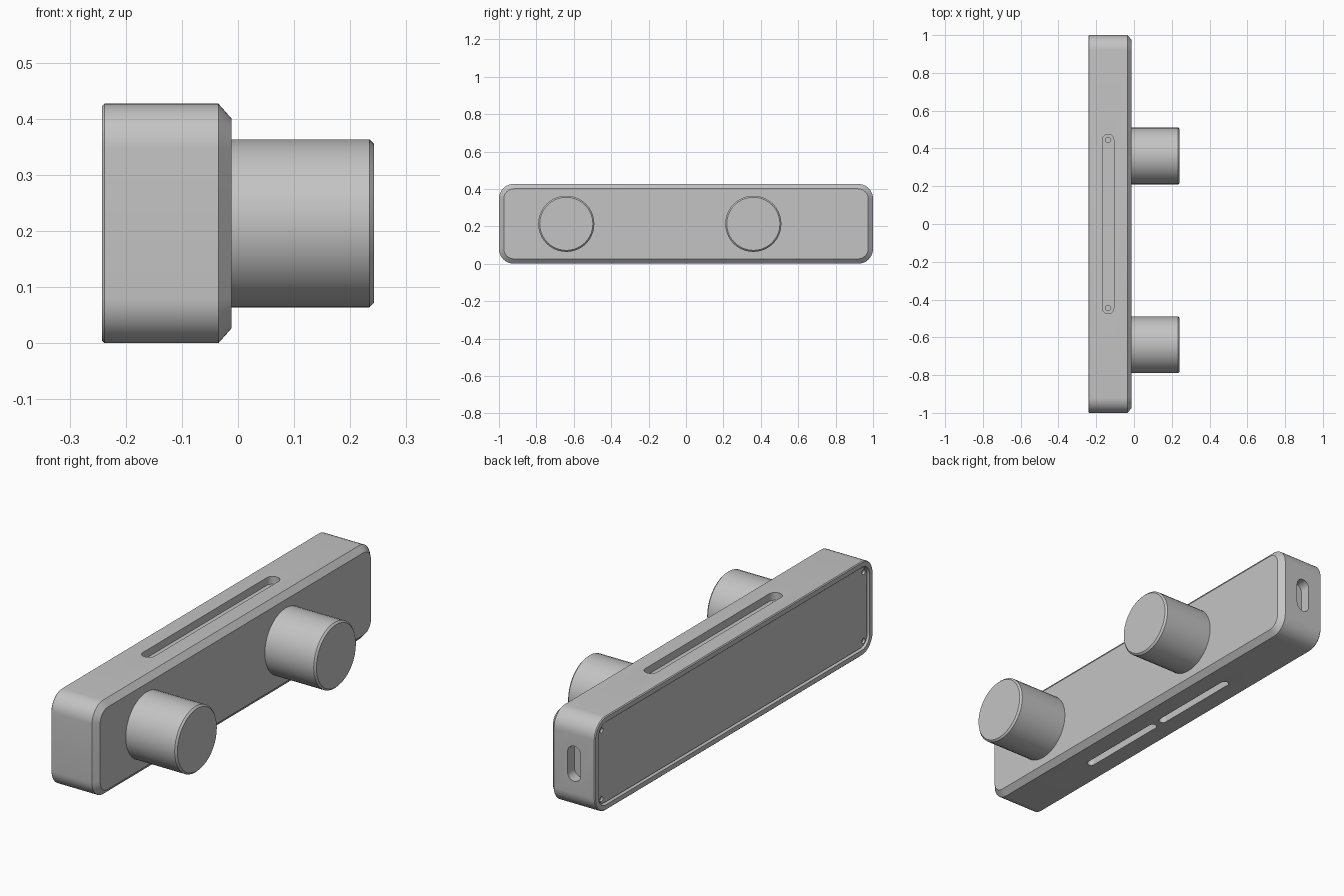
import bpy, bmesh, math
from mathutils import Vector

cube = bpy.data.objects.get("Cube")
if cube:
    bpy.data.objects.remove(cube, do_unlink=True)

GREY = (0.55, 0.55, 0.55, 1)
mat = bpy.data.materials.new("plain grey")
mat.use_nodes = True
mat.diffuse_color = GREY
mat.node_tree.nodes["Principled BSDF"].inputs["Base Color"].default_value = GREY

MID_X, MID_Z, HALF_Z = -0.137, 0.2135, 0.2135
BACK, TOP = -0.242, 0.427


def outline(hu, hv, r, steps=10):
    """Rounded rectangle, counter-clockwise in its own plane."""
    pts = []
    for i, (su, sv) in enumerate([(1, 1), (-1, 1), (-1, -1), (1, -1)]):
        for k in range(steps + 1):
            a = math.pi / 2 * (i + k / steps)
            pts.append((su * (hu - r) + r * math.cos(a), sv * (hv - r) + r * math.sin(a)))
    return pts


def loft(name, axis, centre, sections):
    """Solid through rounded sections (position on axis, half u, half v, radius)."""
    n = "xyz".index(axis)
    bm = bmesh.new()
    rings = []
    for pos, hu, hv, r in sections:
        ring = []
        for u, v in outline(hu, hv, r):
            co = Vector(centre)
            co[n] = pos
            co[(n + 1) % 3] += u
            co[(n + 2) % 3] += v
            ring.append(bm.verts.new(co))
        rings.append(ring)
    for a, b in zip(rings, rings[1:]):
        for i in range(len(a)):
            j = (i + 1) % len(a)
            bm.faces.new((a[i], a[j], b[j], b[i]))
    bm.faces.new(rings[0][::-1])
    bm.faces.new(rings[-1])
    bmesh.ops.remove_doubles(bm, verts=bm.verts, dist=1e-5)
    bmesh.ops.recalc_face_normals(bm, faces=bm.faces)
    mesh = bpy.data.meshes.new(name)
    bm.to_mesh(mesh)
    bm.free()
    ob = bpy.data.objects.new(name, mesh)
    bpy.context.collection.objects.link(ob)
    mesh.materials.append(mat)
    return ob


def cut(ob, cutters):
    """Subtract the cutters, apply, and remove them."""
    bpy.context.view_layer.objects.active = ob
    for c in cutters:
        c.hide_render = True
        mod = ob.modifiers.new("cut", "BOOLEAN")
        mod.operation, mod.solver, mod.object = "DIFFERENCE", "EXACT", c
        bpy.ops.object.modifier_apply(modifier=mod.name)
        bpy.data.objects.remove(c, do_unlink=True)


def smooth(ob):
    bpy.ops.object.select_all(action="DESELECT")
    ob.select_set(True)
    bpy.context.view_layer.objects.active = ob
    bpy.ops.object.shade_smooth_by_angle(angle=math.radians(25))


# Housing with a chamfered front and softened back edge
body = loft("housing", "x", (0, 0, MID_Z), [
    (BACK, 0.996, HALF_Z - 0.004, 0.076),
    (BACK + 0.004, 1.0, HALF_Z, 0.08),
    (-0.035, 1.0, HALF_Z, 0.08),
    (-0.012, 0.974, HALF_Z - 0.026, 0.054)])

# Recess for the back cover
cutters = [loft("back_recess", "x", (0, 0, MID_Z), [
    (BACK - 0.02, 0.975, HALF_Z - 0.025, 0.055),
    (BACK + 0.02, 0.975, HALF_Z - 0.025, 0.055)])]

# Long top slot with a small hole at each end
cutters.append(loft("top_slot", "z", (MID_X, 0, 0), [
    (TOP - 0.035, 0.03, 0.475, 0.03), (TOP + 0.02, 0.03, 0.475, 0.03)]))
for y in (-0.445, 0.445):
    cutters.append(loft("slot_hole", "z", (MID_X, y, 0), [
        (TOP - 0.06, 0.014, 0.014, 0.014), (TOP, 0.014, 0.014, 0.014)]))

# Pair of narrow bottom slots
for y in (-0.247, 0.247):
    cutters.append(loft("bottom_slot", "z", (MID_X, y, 0), [
        (-0.02, 0.018, 0.23, 0.018), (0.035, 0.018, 0.23, 0.018)]))

# Upright socket in the rear end
cutters.append(loft("end_socket", "y", (MID_X, 0, MID_Z), [
    (0.95, 0.08, 0.033, 0.033), (1.02, 0.08, 0.033, 0.033)]))
cut(body, cutters)
smooth(body)

# Back cover with small holes in its corners
cover = loft("back_cover", "x", (0, 0, MID_Z), [
    (BACK + 0.008, 0.968, HALF_Z - 0.032, 0.048),
    (BACK + 0.021, 0.968, HALF_Z - 0.032, 0.048)])
cut(cover, [loft("corner_hole", "x", (0, sy * 0.942, MID_Z + sz * 0.156), [
    (BACK - 0.01, 0.011, 0.011, 0.011), (BACK + 0.018, 0.011, 0.011, 0.011)])
    for sy in (-1, 1) for sz in (-1, 1)])
smooth(cover)

# Two round knobs on the front panel
for name, y in (("knob_near", -0.64), ("knob_far", 0.36)):
    smooth(loft(name, "x", (0, y, MID_Z), [
        (-0.014, 0.15, 0.15, 0.15),
        (0.234, 0.15, 0.15, 0.15),
        (0.242, 0.142, 0.142, 0.142)]))
